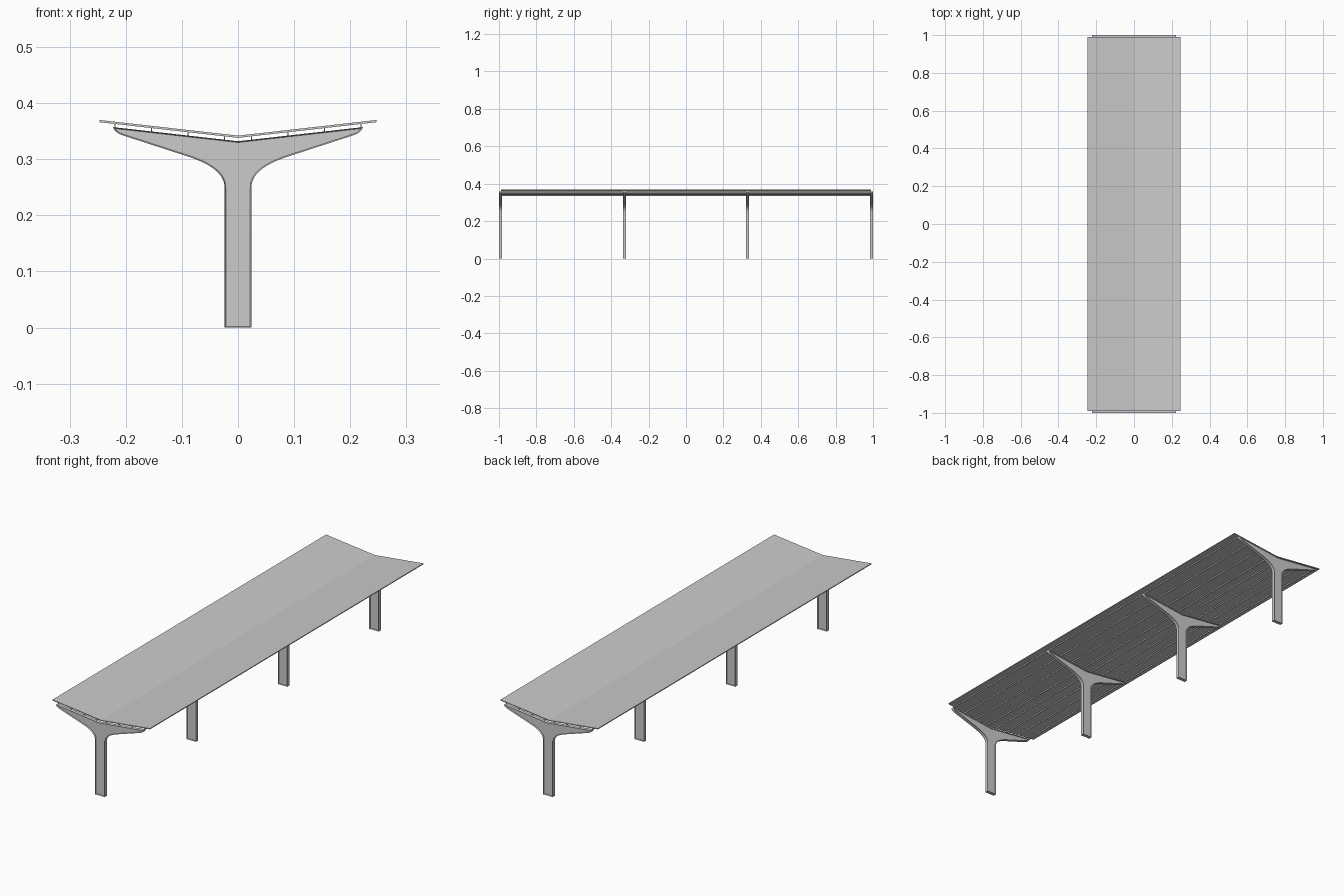
import bpy, bmesh

if "Cube" in bpy.data.objects:
    bpy.data.objects.remove(bpy.data.objects["Cube"])

SLOPE = 0.113          # rise of the arms and roof per unit of x
ARM_Z = 0.332          # top of support at the centre line


def extrude_profile(name, points, y0, y1):
    """Extrude a closed x-z profile along y; returns object and bmesh."""
    bm = bmesh.new()
    front = [bm.verts.new((x, y0, z)) for x, z in points]
    back = [bm.verts.new((x, y1, z)) for x, z in points]
    caps = [bm.faces.new(front), bm.faces.new(back[::-1])]
    n = len(points)
    for i in range(n):
        j = (i + 1) % n
        bm.faces.new((front[i], back[i], back[j], front[j]))
    bmesh.ops.recalc_face_normals(bm, faces=bm.faces)
    mesh = bpy.data.meshes.new(name)
    obj = bpy.data.objects.new(name, mesh)
    bpy.context.collection.objects.link(obj)
    return obj, bm, caps


def finish(obj, bm):
    bm.to_mesh(obj.data)
    bm.free()


def bezier(a, b, c, steps):
    pts = []
    for i in range(steps + 1):
        t = i / steps
        pts.append(tuple((1 - t) ** 2 * p + 2 * t * (1 - t) * q + t * t * r
                         for p, q, r in zip(a, b, c)))
    return pts


# Y-shaped support: half outline from foot to arm tip, mirrored
half = [(0.024, 0.0)]
half += bezier((0.024, 0.25), (0.024, 0.283), (0.087, 0.304), 12)
half += bezier((0.207, 0.343), (0.220, 0.3475), (0.2225, ARM_Z + 0.2225 * SLOPE), 4)
outline = half + [(0, ARM_Z)] + [(-x, z) for x, z in reversed(half)]
support, bm, caps = extrude_profile("support_1", outline, -0.008, 0.008)
# recessed web inside a thin flange
bmesh.ops.inset_region(bm, faces=caps, thickness=0.0022, depth=0,
                       use_even_offset=True, use_boundary=True)
for cap in caps:
    bmesh.ops.translate(bm, verts=cap.verts, vec=cap.normal * -0.005)
finish(support, bm)

bpy.ops.object.select_all(action='DESELECT')
support.select_set(True)
bpy.context.view_layer.objects.active = support
bpy.ops.object.shade_smooth_by_angle(angle=0.5)

# four supports along the length
for i, y in enumerate((-0.992, -0.33, 0.33, 0.992)):
    obj = support
    if i:
        obj = bpy.data.objects.new(f"support_{i + 1}", support.data)
        bpy.context.collection.objects.link(obj)
    obj.location.y = y

# V-shaped roof sheet
W, T, BOT = 0.247, 0.004, 0.338
edge = BOT + W * SLOPE
roof, bm, _ = extrude_profile("roof_sheet", [
    (-W, edge), (0, BOT), (W, edge), (W, edge + T), (0, BOT + T), (-W, edge + T)],
    -0.99, 0.99)
finish(roof, bm)

# thin purlins between arms and roof
for side, label in ((-1, "left"), (1, "right")):
    for k, x in enumerate((0.024, 0.089, 0.154, 0.219)):
        lo, hi, w = ARM_Z + x * SLOPE, BOT + x * SLOPE, 0.001
        d = side * w * SLOPE
        purlin, bm, _ = extrude_profile(f"purlin_{label}_{k + 1}", [
            (side * x - w, lo - d), (side * x + w, lo + d),
            (side * x + w, hi + d), (side * x - w, hi - d)], -0.99, 0.99)
        finish(purlin, bm)
